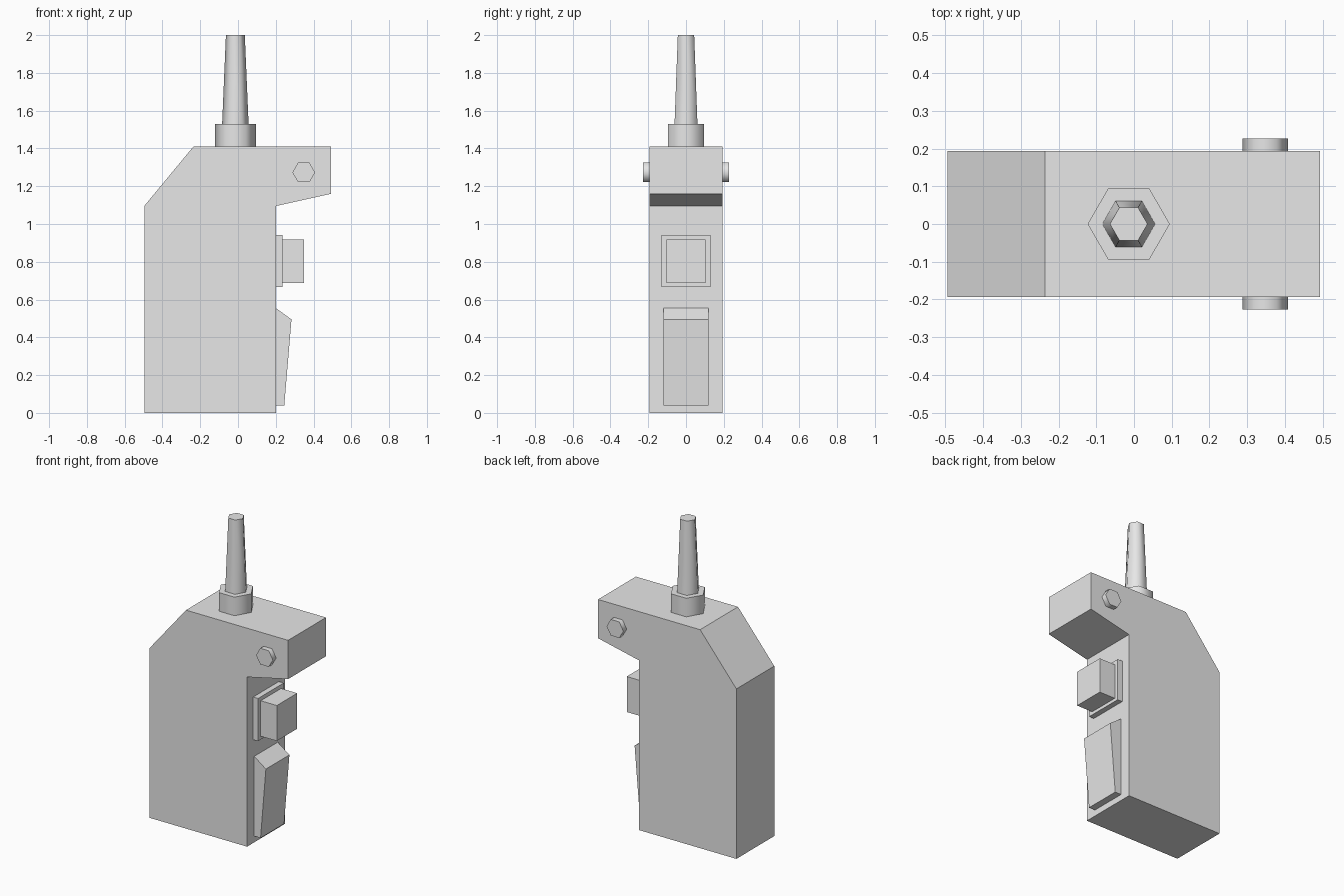
import bpy
import bmesh
import math
from mathutils import Matrix

cube = bpy.data.objects.get("Cube")
if cube:
    bpy.data.objects.remove(cube, do_unlink=True)

# Single plain grey
grey = bpy.data.materials.new("plain grey")
grey.use_nodes = True
colour = (0.8, 0.8, 0.8, 1)
grey.diffuse_color = colour
grey.node_tree.nodes["Principled BSDF"].inputs["Base Color"].default_value = colour


def finish(name, bm):
    bmesh.ops.recalc_face_normals(bm, faces=bm.faces)
    mesh = bpy.data.meshes.new(name)
    bm.to_mesh(mesh)
    bm.free()
    mesh.materials.append(grey)
    obj = bpy.data.objects.new(name, mesh)
    bpy.context.collection.objects.link(obj)
    return obj


def extruded(name, profile, half):
    """Side profile in x and z, extruded evenly along y."""
    bm = bmesh.new()
    face = bm.faces.new([bm.verts.new((x, -half, z)) for x, z in profile])
    new = bmesh.ops.extrude_face_region(bm, geom=[face])["geom"]
    verts = [v for v in new if isinstance(v, bmesh.types.BMVert)]
    bmesh.ops.translate(bm, verts=verts, vec=(0, 2 * half, 0))
    return finish(name, bm)


def block(name, x0, x1, half, z0, z1):
    return extruded(name, [(x0, z0), (x1, z0), (x1, z1), (x0, z1)], half)


def hex_post(name, r1, r2, length, matrix):
    """Six-sided post with corners on x, smooth around its sides."""
    bm = bmesh.new()
    bmesh.ops.create_cone(bm, cap_ends=True, segments=6, radius1=r1, radius2=r2, depth=length,
                          matrix=matrix @ Matrix.Rotation(math.pi / 2, 4, "Z"))
    # put a corner on the x axis whatever the starting angle
    axis = matrix.to_3x3().col[2]
    offset = bm.verts[:][0].co - matrix.translation
    offset -= axis * offset.dot(axis)
    if abs(offset.normalized().x) < 0.1 or 0.8 < abs(offset.normalized().x) < 0.9:
        bmesh.ops.rotate(bm, verts=bm.verts, cent=matrix.translation,
                         matrix=Matrix.Rotation(math.pi / 6, 3, axis))
    obj = finish(name, bm)
    bpy.ops.object.select_all(action="DESELECT")
    obj.select_set(True)
    bpy.context.view_layer.objects.active = obj
    bpy.ops.object.shade_smooth_by_angle(angle=math.radians(70))
    return obj


# Housing with sloped back corner and overhanging head
extruded("housing", [(-0.495, 0), (0.2, 0), (0.2, 1.095), (0.493, 1.16),
                     (0.493, 1.41), (-0.236, 1.41), (-0.495, 1.097)], 0.193)

# Push button on its backing plate
block("button_plate", 0.2, 0.235, 0.131, 0.667, 0.942)
block("push_button", 0.235, 0.35, 0.104, 0.688, 0.917)

# Wedge-shaped lower trigger
extruded("lower_trigger", [(0.2, 0.04), (0.245, 0.04), (0.283, 0.495), (0.2, 0.555)], 0.12)

# Antenna and its collar
hex_post("antenna_collar", 0.109, 0.109, 0.12, Matrix.Translation((-0.014, 0, 1.47)))
hex_post("antenna", 0.07, 0.05, 0.47, Matrix.Translation((-0.014, 0, 1.765)))

# Bolt heads on both sides of the head
for side, name in ((-1, "right_bolt"), (1, "left_bolt")):
    place = Matrix.Translation((0.348, side * 0.21, 1.273))
    hex_post(name, 0.06, 0.06, 0.034, place @ Matrix.Rotation(math.pi / 2, 4, "X"))
